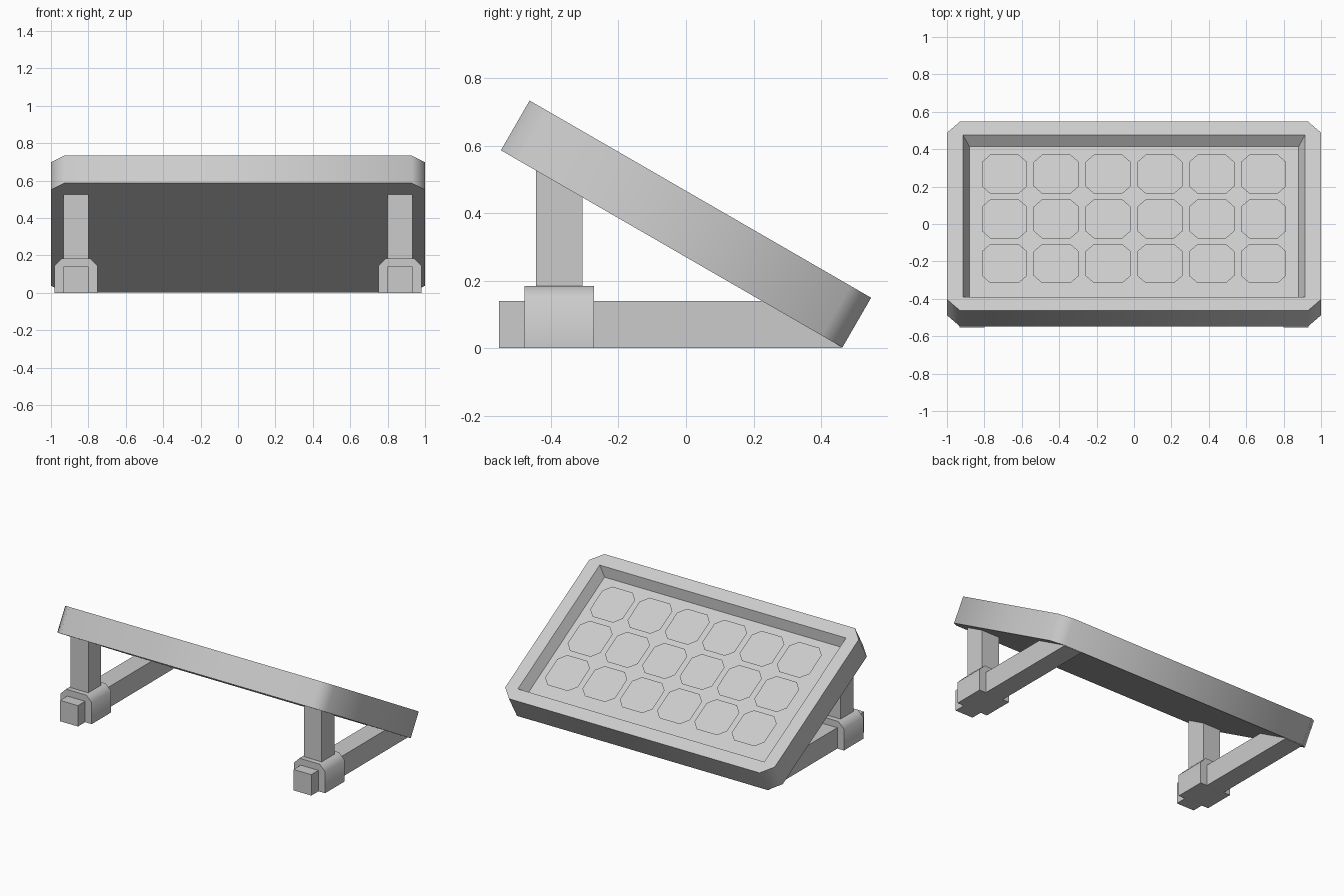
import bpy, bmesh
from math import radians
from mathutils import Matrix

if "Cube" in bpy.data.objects:
    bpy.data.objects.remove(bpy.data.objects["Cube"])

ANGLE = radians(35)
# panel local frame -> world: tilted 30 degrees, low edge towards +y
TILT = Matrix.Translation((0, 0, 0.368)) @ Matrix.Rotation(radians(-30), 4, 'X')


def octagon(hx, hy, c, cx=0, cy=0):
    """Chamfered rectangle, counter-clockwise from the lower-left corner."""
    pts = [(-hx, -hy + c), (-hx + c, -hy), (hx - c, -hy), (hx, -hy + c),
           (hx, hy - c), (hx - c, hy), (-hx + c, hy), (-hx, hy - c)]
    return [(cx + x, cy + y) for x, y in pts]


def rect(hx, hy):
    return [(-hx, -hy), (hx, -hy), (hx, hy), (-hx, hy)]


def finish(bm, name, matrix=None, smooth=False, fix=True):
    if fix:
        bmesh.ops.recalc_face_normals(bm, faces=bm.faces[:])
    mesh = bpy.data.meshes.new(name)
    bm.to_mesh(mesh)
    bm.free()
    ob = bpy.data.objects.new(name, mesh)
    bpy.context.collection.objects.link(ob)
    if matrix:
        ob.matrix_world = matrix
    if smooth:
        bpy.ops.object.select_all(action='DESELECT')
        ob.select_set(True)
        bpy.context.view_layer.objects.active = ob
        bpy.ops.object.shade_smooth_by_angle(angle=radians(50))
    return ob


def loop(bm, pts, z):
    return [bm.verts.new((x, y, z)) for x, y in pts]


def bridge(bm, a, b):
    n = len(a)
    for i in range(n):
        j = (i + 1) % n
        bm.faces.new((a[i], a[j], b[j], b[i]))


def box(name, x0, x1, y0, y1, z0, z1):
    bm = bmesh.new()
    pts = [(x0, y0), (x1, y0), (x1, y1), (x0, y1)]
    lo, hi = loop(bm, pts, z0), loop(bm, pts, z1)
    bm.faces.new(lo)
    bm.faces.new(hi)
    bridge(bm, lo, hi)
    return finish(bm, name)


# panel tray: chamfered slab with a tapered recess
bm = bmesh.new()
outline = octagon(1.0, 0.584, 0.07)
bottom, top = loop(bm, outline, -0.085), loop(bm, outline, 0.085)
opening = loop(bm, rect(0.914, 0.5), 0.085)
floor = loop(bm, rect(0.88, 0.466), 0.02)
bm.faces.new(bottom)
bridge(bm, bottom, top)
for i in range(4):
    j = (i + 1) % 4
    bm.faces.new((top[2 * i], top[2 * i + 1], opening[i]))
    bm.faces.new((top[2 * i + 1], top[2 * j], opening[j], opening[i]))
bridge(bm, opening, floor)
bm.faces.new(floor)
finish(bm, "panel_tray", TILT, smooth=True)

# solar cells: 6 x 3 thin octagonal faces
bm = bmesh.new()
for i in range(6):
    for j in range(3):
        pts = octagon(0.121, 0.121, 0.046, (i - 2.5) * 0.277, (j - 1) * 0.276)
        bm.faces.new(loop(bm, pts, 0.055))
finish(bm, "cells", TILT, fix=False)

# legs: ground beam, upright post and chamfered clamp on each side
for side, s in (("left", -1), ("right", 1)):
    cx = s * 0.866
    box(side + "_beam", cx - 0.066, cx + 0.066, -0.554, 0.46, 0, 0.14)
    box(side + "_post", cx - 0.066, cx + 0.066, -0.444, -0.307, 0.1, 0.53)
    bm = bmesh.new()
    h, c = 0.115, 0.04
    prof = [(-h, 0), (h, 0), (h, 0.184 - c), (h - c, 0.184),
            (-h + c, 0.184), (-h, 0.184 - c)]
    ends = [[bm.verts.new((cx + x, y, z)) for x, z in prof]
            for y in (-0.478, -0.272)]
    for e in ends:
        bm.faces.new(e)
    bridge(bm, *ends)
    finish(bm, side + "_clamp", smooth=True)
